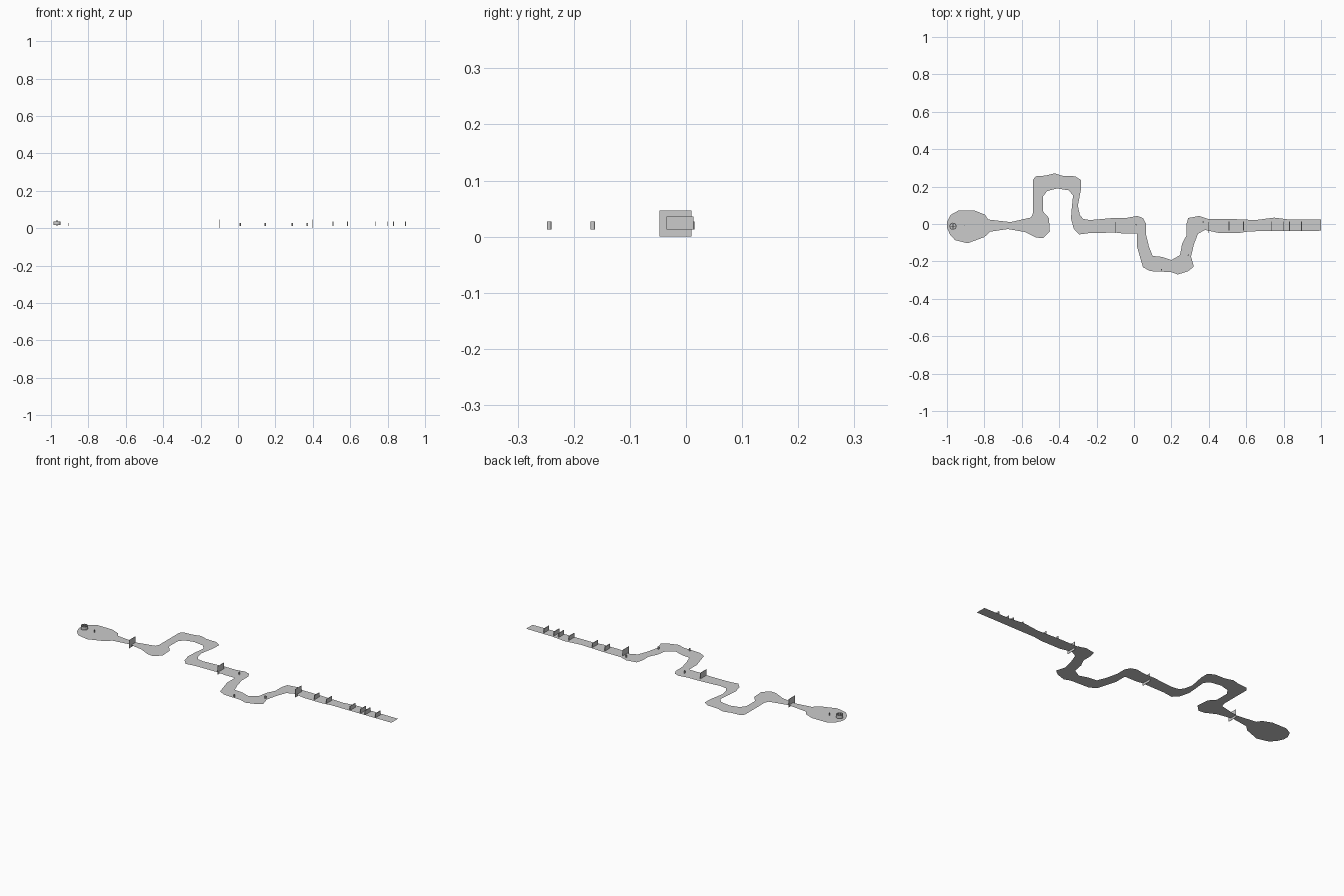
import bpy, bmesh
from math import cos, sin, pi

FLOOR = .0125  # height of the ground strip; the gates reach below it

# Path outline, left to right: far edge and near edge
FAR = [(-1, .015), (-.98, .055), (-.94, .077), (-.85, .077), (-.797, .056), (-.78, .03),
       (-.66, .016), (-.55, .041), (-.54, .065), (-.54, .243), (-.525, .261), (-.47, .265),
       (-.425, .277), (-.38, .263), (-.315, .261), (-.283, .241), (-.283, .195), (-.3, .104),
       (-.29, .056), (-.272, .033), (-.235, .027), (-.1, .039), (-.037, .039), (.016, .049),
       (.048, .038), (.064, .008), (.064, -.05), (.08, -.115), (.1, -.165), (.15, -.17),
       (.2, -.187), (.246, -.16), (.257, -.1), (.28, -.056), (.28, .003), (.29, .038),
       (.348, .049), (.396, .033), (.513, .033), (.65, .027), (.75, .04), (.83, .03), (1, .029)]
NEAR = [(-1, -.013), (-.984, -.05), (-.957, -.08), (-.89, -.097), (-.8, -.064), (-.77, -.035),
        (-.674, -.021), (-.583, -.037), (-.524, -.066), (-.487, -.07), (-.45, -.035),
        (-.455, .038), (-.487, .074), (-.487, .152), (-.465, .182), (-.412, .196), (-.348, .186),
        (-.326, .158), (-.333, .088), (-.337, .035), (-.322, -.019), (-.294, -.05),
        (-.235, -.042), (-.096, -.04), (-.05, -.046), (.016, -.046), (.016, -.115),
        (.032, -.17), (.048, -.225), (.086, -.246), (.198, -.251), (.235, -.264),
        (.29, -.246), (.32, -.222), (.305, -.168), (.32, -.104), (.342, -.046), (.38, -.026),
        (.45, -.041), (.567, -.041), (.62, -.033), (1, -.03)]

def make(name, bm):
    me = bpy.data.meshes.new(name)
    bm.to_mesh(me)
    bm.free()
    ob = bpy.data.objects.new(name, me)
    bpy.context.collection.objects.link(ob)
    return ob

def box(name, x, y, z, sx, sy, sz):
    bm = bmesh.new()
    bmesh.ops.create_cube(bm, size=1)
    for v in bm.verts:
        v.co = (x + v.co.x * sx, y + v.co.y * sy, z + v.co.z * sz)
    return make(name, bm)

# Flat winding ground strip
bm = bmesh.new()
face = bm.faces.new([bm.verts.new((x, y - .006, FLOOR)) for x, y in NEAR + FAR[::-1]])
face.normal_update()
bmesh.ops.triangulate(bm, faces=[face], ngon_method='EAR_CLIP')
make("winding_ground", bm)

# Tall thin gates between sections
for x in (-.66, -.097, .396):
    box("section_gate", x, -.0185, .0233, .002, .057, .0466)

# Low barriers along the final straight
for x in (.508, .586, .736, .801, .831, .896):
    box("low_barrier", x, -.011, .0243, .004, .048, .0236)

# Small round markers at the bends
for x, y in ((.011, -.003), (.147, -.244), (.291, -.166), (.371, .011)):
    bm = bmesh.new()
    bmesh.ops.create_cone(bm, cap_ends=True, segments=12, radius1=.004, radius2=.004, depth=.0145)
    bmesh.ops.translate(bm, verts=bm.verts, vec=(x, y, .0198))
    make("bend_marker", bm)

# Starting stand: thick open ring, cross bars and centre post
cx, cy, n = -.968, -.012, 16
bm = bmesh.new()
section = ((.019, .017), (.019, .036), (.015, .036), (.015, .017))
rings = [[bm.verts.new((cx + r * cos(2 * pi * i / n), cy + r * sin(2 * pi * i / n), z))
          for r, z in section] for i in range(n)]
for i in range(n):
    a, b = rings[i], rings[(i + 1) % n]
    for k in range(4):
        m = (k + 1) % 4
        bm.faces.new((a[k], b[k], b[m], a[m]))
make("stand_ring", bm)
box("stand_bar_x", cx, cy, .027, .032, .004, .005)
box("stand_bar_y", cx, cy, .027, .004, .032, .005)
box("stand_post", cx, cy, .028, .007, .007, .031)
box("start_marker", -.905, -.01, .02, .003, .004, .015)
